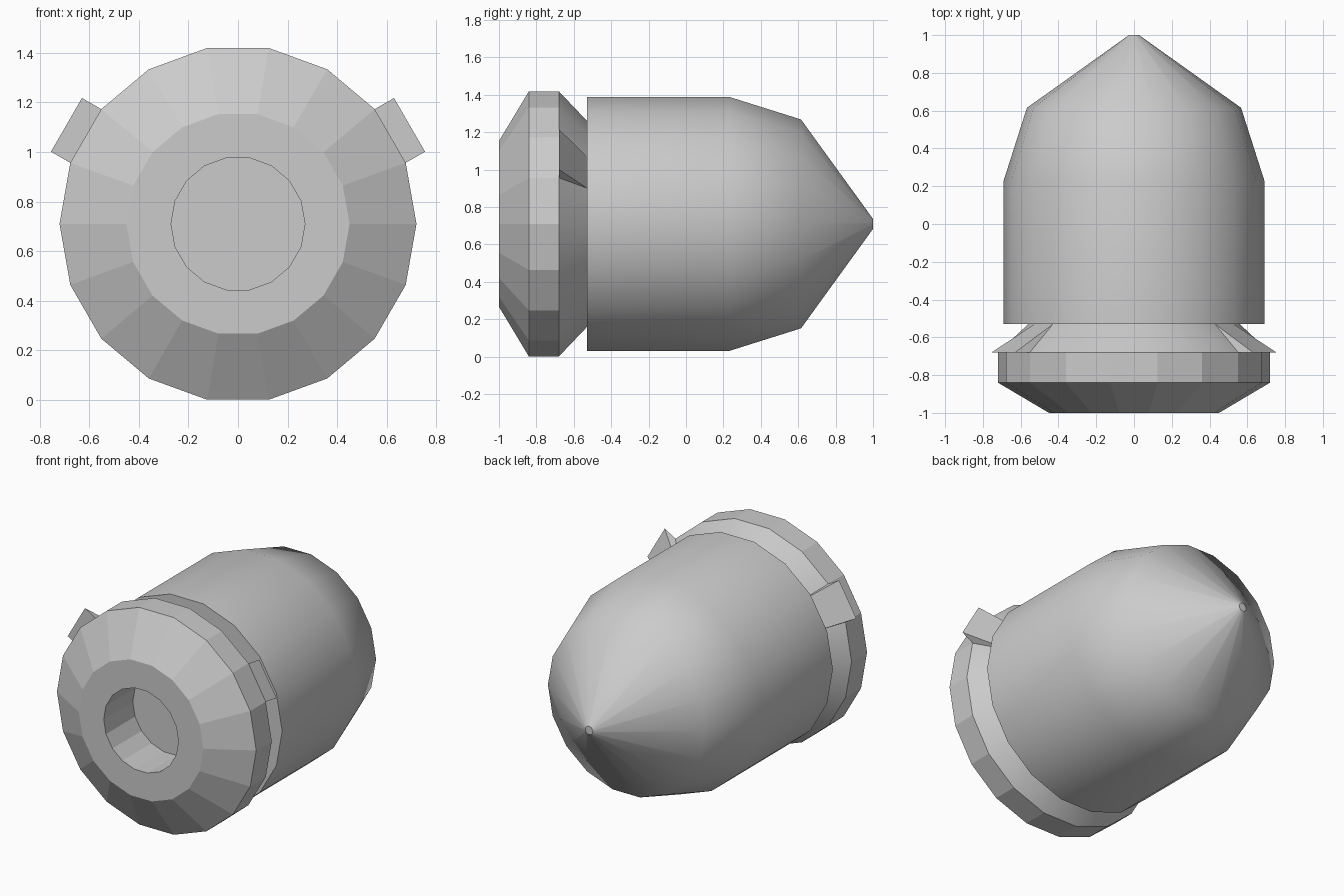
import bpy
import bmesh
from math import cos, sin, radians
from mathutils import Vector

SIDES = 18
AXIS_Z = 0.71

cube = bpy.data.objects.get("Cube")
if cube:
    bpy.data.objects.remove(cube, do_unlink=True)

grey = bpy.data.materials.new("plain grey")
grey.use_nodes = True
grey.diffuse_color = (0.6, 0.6, 0.6, 1)
grey.node_tree.nodes["Principled BSDF"].inputs["Base Color"].default_value = (0.6, 0.6, 0.6, 1)


def point(y, radius, step):
    """Point on the lathe surface; step counts facets around the y axis."""
    a = radians(step * 360 / SIDES)
    return Vector((radius * cos(a), y, AXIS_Z + radius * sin(a)))


def finish(name, bm):
    mesh = bpy.data.meshes.new(name)
    bm.to_mesh(mesh)
    bm.free()
    mesh.materials.append(grey)
    obj = bpy.data.objects.new(name, mesh)
    bpy.context.collection.objects.link(obj)
    return obj


def lathe(name, profile, smooth_from=None, start_cap=False, end_cap=False):
    """Turn (y, radius) pairs around the y axis; bands from smooth_from on are smooth."""
    bm = bmesh.new()
    rings = [[bm.verts.new(point(y, r, i)) for i in range(SIDES)] for y, r in profile]
    for k, (near, far) in enumerate(zip(rings, rings[1:])):
        for i in range(SIDES):
            j = (i + 1) % SIDES
            face = bm.faces.new((near[i], far[i], far[j], near[j]))
            face.smooth = smooth_from is not None and k >= smooth_from
    if start_cap:
        bm.faces.new(rings[0])
    if end_cap:
        bm.faces.new(rings[-1][::-1])
    return finish(name, bm)


# Front collar with a blind hole, faceted
lathe("front_collar",
      [(-0.70, 0.27), (-1.0, 0.27), (-1.0, 0.45), (-0.84, 0.72), (-0.68, 0.72)],
      start_cap=True)

# Tapered neck between collar and body
lathe("neck", [(-0.68, 0.72), (-0.53, 0.56)], smooth_from=0)

# Rounded body with a pointed rear
lathe("body",
      [(-0.53, 0.56), (-0.53, 0.69), (0.23, 0.69), (0.615, 0.567), (1.0, 0.027)],
      smooth_from=1, end_cap=True)

# Wedge tabs raised from one neck facet, mirrored to the other side
bm = bmesh.new()
lift = Vector((cos(radians(30)), 0, sin(radians(30)))) * 0.09
low, high = point(-0.68, 0.72, 1), point(-0.68, 0.72, 2)
coords = (low, high, low + lift, high + lift, point(-0.53, 0.56, 1), point(-0.53, 0.56, 2))
a, b, c, d, e, f = [bm.verts.new(v) for v in coords]
for corners in ((a, c, d, b), (c, e, f, d), (a, e, c), (b, d, f)):
    bm.faces.new(corners)
tabs = finish("side_tabs", bm)
tabs.modifiers.new("mirror", "MIRROR").use_axis = (True, False, False)
